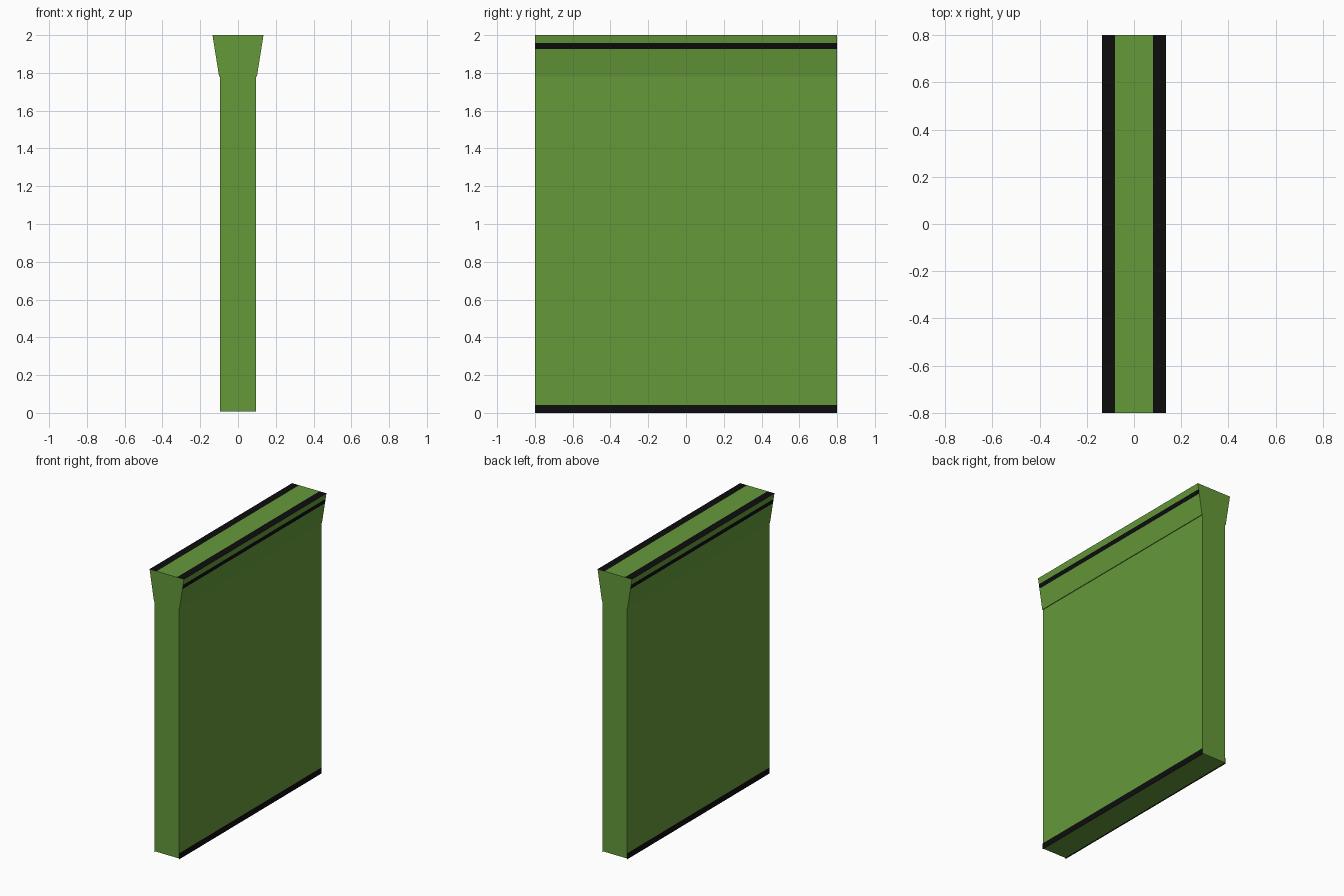
import bpy

cube = bpy.data.objects.get("Cube")
if cube:
    bpy.data.objects.remove(cube, do_unlink=True)

HALF_LENGTH = 0.8


def material(name, rgb):
    mat = bpy.data.materials.new(name)
    mat.use_nodes = True
    color = (*rgb, 1.0)
    mat.diffuse_color = color
    mat.node_tree.nodes["Principled BSDF"].inputs["Base Color"].default_value = color
    return mat


GREEN = material("leaf_green", (0.13, 0.32, 0.042))
BLACK = material("stripe_black", (0.004, 0.004, 0.004))


def extrude_profile(name, profile, mats, closed=True, dark_edges=()):
    """Sweep an (x, z) profile along y; edges listed in dark_edges use slot 1."""
    n = len(profile)
    verts = [(x, y, z) for y in (-HALF_LENGTH, HALF_LENGTH) for x, z in profile]
    sides = n if closed else n - 1
    faces = [(i, (i + 1) % n, (i + 1) % n + n, i + n) for i in range(sides)]
    if closed:
        faces += [tuple(reversed(range(n))), tuple(range(n, 2 * n))]
    mesh = bpy.data.meshes.new(name)
    mesh.from_pydata(verts, [], faces)
    for m in mats:
        mesh.materials.append(m)
    for i in dark_edges:
        mesh.polygons[i].material_index = 1
    # Counter-clockwise profiles in x/z sweep inward-facing, so flip when needed
    area = sum(profile[i][0] * profile[(i + 1) % n][1]
               - profile[(i + 1) % n][0] * profile[i][1] for i in range(n))
    if closed and area < 0:
        mesh.flip_normals()
    obj = bpy.data.objects.new(name, mesh)
    bpy.context.collection.objects.link(obj)
    if closed:
        import_normals(mesh)
    return obj


def import_normals(mesh):
    """Make all faces of a closed part point outward."""
    import bmesh
    bm = bmesh.new()
    bm.from_mesh(mesh)
    bmesh.ops.recalc_face_normals(bm, faces=bm.faces)
    bm.to_mesh(mesh)
    bm.free()


# Main wall slab
W, CAP_Z = 0.095, 1.78
extrude_profile("wall_panel", [(-W, 0.007), (W, 0.007), (W, CAP_Z), (-W, CAP_Z)], [GREEN])

# Flared cap with stripes cut into its sloping sides and top edges
BOTTOM_W, TOP_W, TOP_Z = 0.1, 0.135, 2.0


def slope(z):
    return BOTTOM_W + (TOP_W - BOTTOM_W) * (z - CAP_Z) / (TOP_Z - CAP_Z), z


right = [slope(z) for z in (CAP_Z, 1.927, 1.958, TOP_Z)] + [(0.08, TOP_Z)]
left = [(-x, z) for x, z in reversed(right)]
extrude_profile("flared_cap", right + left, [GREEN, BLACK], dark_edges=(1, 3, 5, 7))

# Thin skirting stripes at the foot of both sides
for side, label in ((1, "right"), (-1, "left")):
    x = side * (W + 0.002)
    ends = [(x, 0.0), (x, 0.043)]
    extrude_profile("skirting_stripe_" + label, ends if side < 0 else ends[::-1],
                    [BLACK], closed=False)
